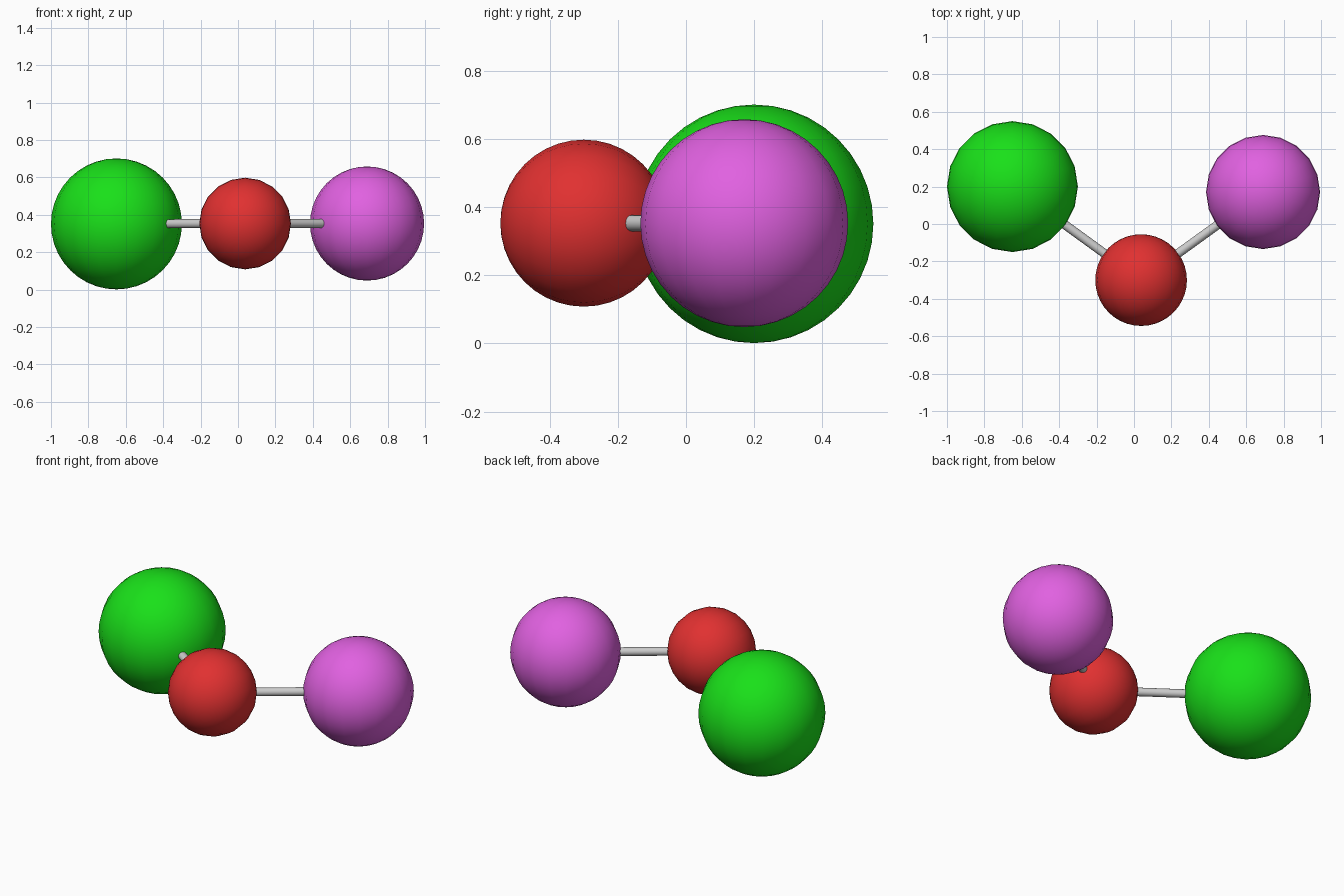
import bpy
from math import radians
from mathutils import Vector

if "Cube" in bpy.data.objects:
    bpy.data.objects.remove(bpy.data.objects["Cube"])


def material(name, color):
    m = bpy.data.materials.new(name)
    m.diffuse_color = (*color, 1)
    m.use_nodes = True
    m.node_tree.nodes["Principled BSDF"].inputs["Base Color"].default_value = m.diffuse_color
    return m


def ball(name, center, radius, color, rot=(0, 0, 0)):
    # 20 sides round the axis, finer along it
    bpy.ops.mesh.primitive_uv_sphere_add(segments=20, ring_count=20, radius=radius,
                                         location=center, rotation=rot)
    o = bpy.context.object
    o.name = name
    o.data.materials.append(material(name + "_colour", color))
    bpy.ops.object.shade_smooth()
    return o


def rod(name, a, b, radius=0.024):
    a, b = Vector(a), Vector(b)
    d = b - a
    bpy.ops.mesh.primitive_cylinder_add(vertices=16, radius=radius, depth=d.length,
                                        location=(a + b) / 2)
    o = bpy.context.object
    o.name = name
    o.rotation_euler = d.to_track_quat('Z', 'Y').to_euler()
    bpy.ops.object.shade_smooth_by_angle(angle=radians(40))
    return o


GREEN = (-0.65, 0.20, 0.351)
RED = (0.038, -0.30, 0.353)
PURPLE = (0.69, 0.171, 0.353)

# Three balls
ball("large_ball", GREEN, 0.35, (0.01, 0.75, 0.01))
ball("middle_ball", RED, 0.245, (0.75, 0.03, 0.03), (radians(90), 0, 0))
ball("side_ball", PURPLE, 0.305, (0.75, 0.12, 0.75))

# Connecting rods
rod("left_rod", RED, GREEN)
rod("right_rod", RED, PURPLE)
